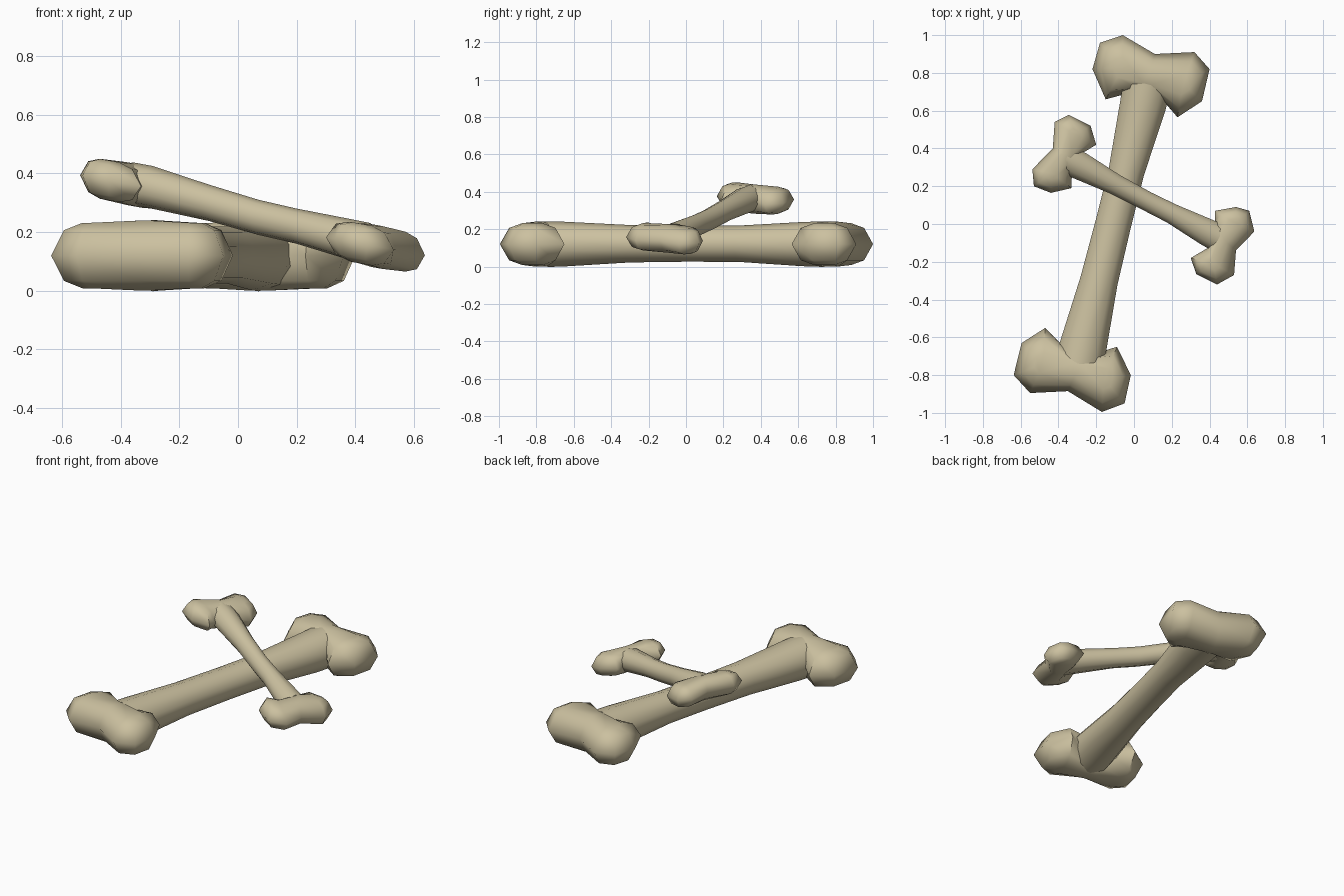
import bpy, bmesh, math
from mathutils import Vector

if "Cube" in bpy.data.objects:
    bpy.data.objects.remove(bpy.data.objects["Cube"])

bone_mat = bpy.data.materials.new("aged bone beige")
bone_mat.diffuse_color = (0.60, 0.53, 0.35, 1)
bone_mat.use_nodes = True
bone_mat.node_tree.nodes["Principled BSDF"].inputs["Base Color"].default_value = bone_mat.diffuse_color


def finish(bm, name):
    bmesh.ops.recalc_face_normals(bm, faces=bm.faces)
    me = bpy.data.meshes.new(name)
    bm.to_mesh(me)
    bm.free()
    me.materials.append(bone_mat)
    ob = bpy.data.objects.new(name, me)
    bpy.context.collection.objects.link(ob)
    bpy.ops.object.select_all(action='DESELECT')
    ob.select_set(True)
    bpy.context.view_layer.objects.active = ob
    bpy.ops.object.shade_smooth_by_angle(angle=math.radians(62))


def bridge(bm, a, b):
    n = len(a)
    for i in range(n):
        bm.faces.new((a[i], a[(i + 1) % n], b[(i + 1) % n], b[i]))


def knuckle(name, outline, centres, half, height):
    """Two-lobed end: outline at mid height, pulled to the lobe centres above and below.
    centres = lobe, shaft root, lobe; height(x) gives the mid plane."""
    bm = bmesh.new()
    cs = [Vector(c) for c in centres]
    rings = []
    for level, pull in ((-1, .68), (-.72, .28), (0, 0), (.72, .28), (1, .68)):
        ring = []
        for p in map(Vector, outline):
            k = min(range(3), key=lambda i: (cs[i] - p).length)
            q = p.lerp(cs[k], pull)
            lift = half * level * (1.0 if k == 1 or abs(level) < 1 else .93)
            ring.append(bm.verts.new((q.x, q.y, height(q.x) + lift)))
        rings.append(ring)
    for a, b in zip(rings, rings[1:]):
        bridge(bm, a, b)
    caps = [bm.faces.new(rings[0]), bm.faces.new(rings[-1])]
    bmesh.ops.triangulate(bm, faces=caps)
    finish(bm, name)


def shaft(name, path, sides=10):
    """Tube through (x, y, z, half width, half height) stations."""
    bm = bmesh.new()
    d = Vector(path[-1][:2]) - Vector(path[0][:2])
    d.normalize()
    side = Vector((-d.y, d.x, 0))
    rings = []
    for x, y, z, rw, rh in path:
        ring = []
        for i in range(sides):
            a = 2 * math.pi * (i + .5) / sides
            ring.append(bm.verts.new(Vector((x, y, z)) + side * rw * math.cos(a)
                                     + Vector((0, 0, rh * math.sin(a)))))
        rings.append(ring)
    for a, b in zip(rings, rings[1:]):
        bridge(bm, a, b)
    bm.faces.new(rings[0])
    bm.faces.new(rings[-1])
    finish(bm, name)


# Large bone lying on the ground
knuckle("large_bone_back_end",
        [(-.22, .82), (-.18, .96), (-.06, 1), (.11, .9), (.32, .91), (.4, .82),
         (.36, .65), (.23, .565), (.14, .67), (0, .7), (-.15, .66)],
        [(-.06, .83), (.07, .77), (.26, .74)], .12, lambda x: .12)
knuckle("large_bone_front_end",
        [(-.637, -.8), (-.595, -.63), (-.47, -.55), (-.36, -.66), (-.22, -.69), (-.09, -.65),
         (-.017, -.8), (-.05, -.95), (-.17, -.995), (-.35, -.885), (-.55, -.895)],
        [(-.48, -.74), (-.3, -.77), (-.16, -.82)], .12, lambda x: .12)
shaft("large_bone_shaft",
      [(-.29, -.74, .12, .135, .122), (-.272, -.66, .12, .132, .12), (-.185, -.3, .122, .105, .1),
       (-.11, 0, .122, .1, .096), (-.04, .28, .122, .1, .097),
       (.045, .62, .12, .128, .118), (.07, .74, .12, .135, .122)])

# Small bone resting on top, tilted
knuckle("small_bone_left_end",
        [(-.42, .54), (-.345, .578), (-.23, .52), (-.2, .42), (-.265, .38), (-.305, .31),
         (-.33, .24), (-.33, .19), (-.44, .165), (-.53, .2), (-.538, .29), (-.43, .4)],
        [(-.31, .47), (-.355, .36), (-.44, .27)], .073, lambda x: .36 - .18 * (x + .35))
knuckle("small_bone_right_end",
        [(.43, .07), (.54, .09), (.61, .07), (.637, -.04), (.54, -.14), (.53, -.27),
         (.44, -.32), (.33, -.265), (.3, -.18), (.385, -.13), (.42, -.05), (.43, .02)],
        [(.54, 0), (.47, -.08), (.42, -.21)], .073, lambda x: .155 - .18 * (x - .45))
shaft("small_bone_shaft",
      [(-.36, .345, .365, .08, .073), (-.29, .31, .352, .078, .073), (-.1, .21, .3, .058, .062),
       (.07, .12, .25, .054, .06), (.2, .055, .22, .056, .06),
       (.38, -.04, .175, .075, .07), (.45, -.075, .158, .08, .073)])
